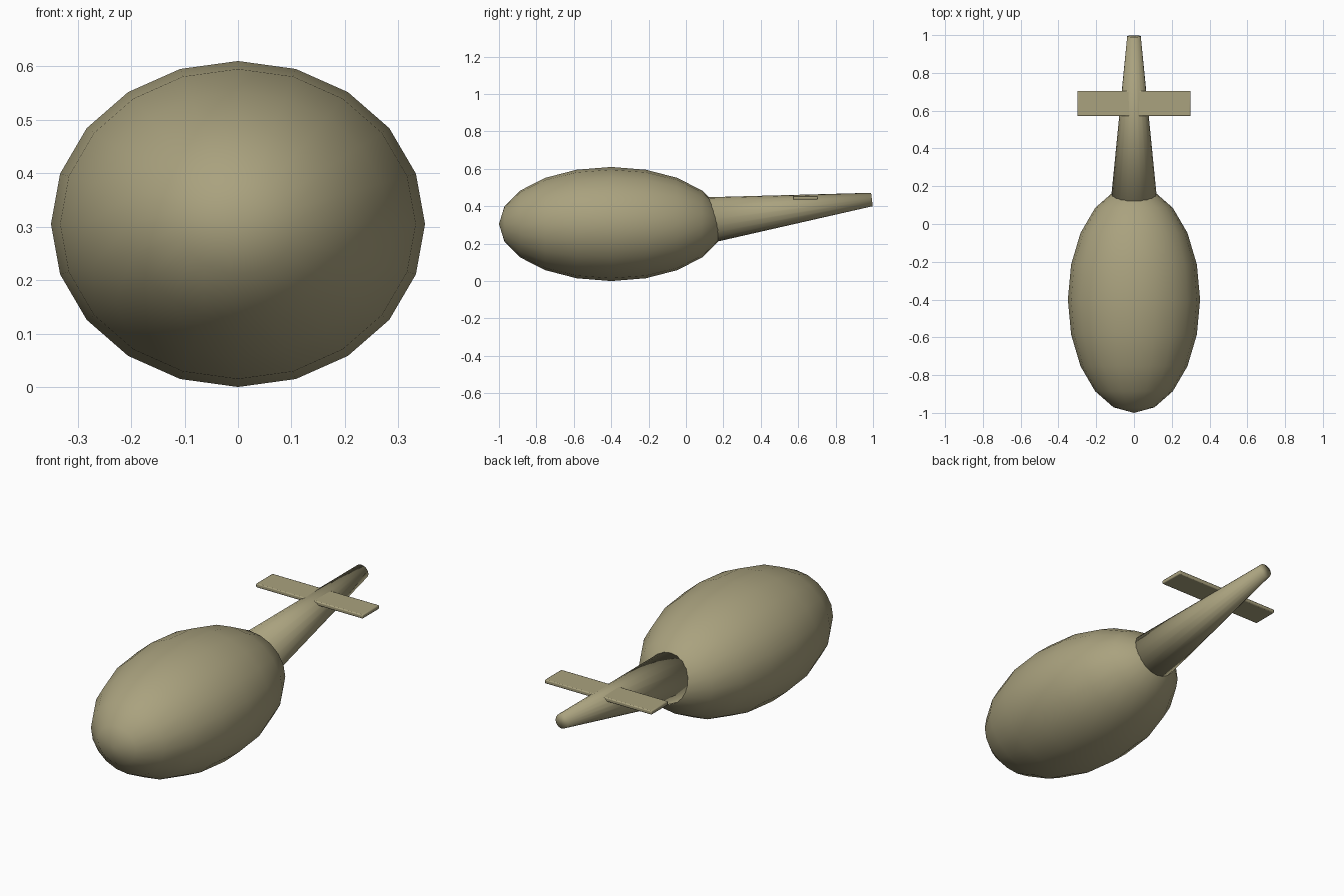
import bpy
from math import radians, atan2
from mathutils import Vector

cube = bpy.data.objects.get("Cube")
if cube:
    bpy.data.objects.remove(cube, do_unlink=True)

khaki = bpy.data.materials.new("khaki")
khaki.use_nodes = True
colour = (0.40, 0.36, 0.21, 1)
khaki.diffuse_color = colour
khaki.node_tree.nodes["Principled BSDF"].inputs["Base Color"].default_value = colour


def finish(name):
    """Name the active object, colour it and apply its transform."""
    ob = bpy.context.object
    ob.name = name
    ob.data.materials.append(khaki)
    bpy.ops.object.transform_apply(location=False, rotation=True, scale=True)
    return ob


# Egg-shaped body, poles at nose and tail
bpy.ops.mesh.primitive_uv_sphere_add(segments=20, ring_count=10, radius=1,
                                     location=(0, -0.4, 0.305), rotation=(radians(90), 0, 0))
bpy.context.object.scale = (0.35, 0.305, 0.6)
finish("body")
bpy.ops.object.shade_smooth()

# Tapered tail boom, rising towards the tip
start, end = Vector((0, 0.05, 0.317)), Vector((0, 0.994, 0.436))
axis = end - start
bpy.ops.mesh.primitive_cone_add(vertices=20, radius1=0.13, radius2=0.036, depth=axis.length,
                                location=(start + end) / 2,
                                rotation=(atan2(axis.z, axis.y) - radians(90), 0, 0))
finish("tail_boom")
bpy.ops.object.shade_smooth()

# Horizontal tailplane with softened edges
bpy.ops.mesh.primitive_cube_add(size=1, location=(0, 0.638, 0.446))
bpy.context.object.scale = (0.6, 0.134, 0.02)
plane = finish("tailplane")
bevel = plane.modifiers.new("soft_edges", 'BEVEL')
bevel.width = 0.005
bevel.segments = 2
bpy.ops.object.shade_smooth_by_angle(angle=radians(30))
